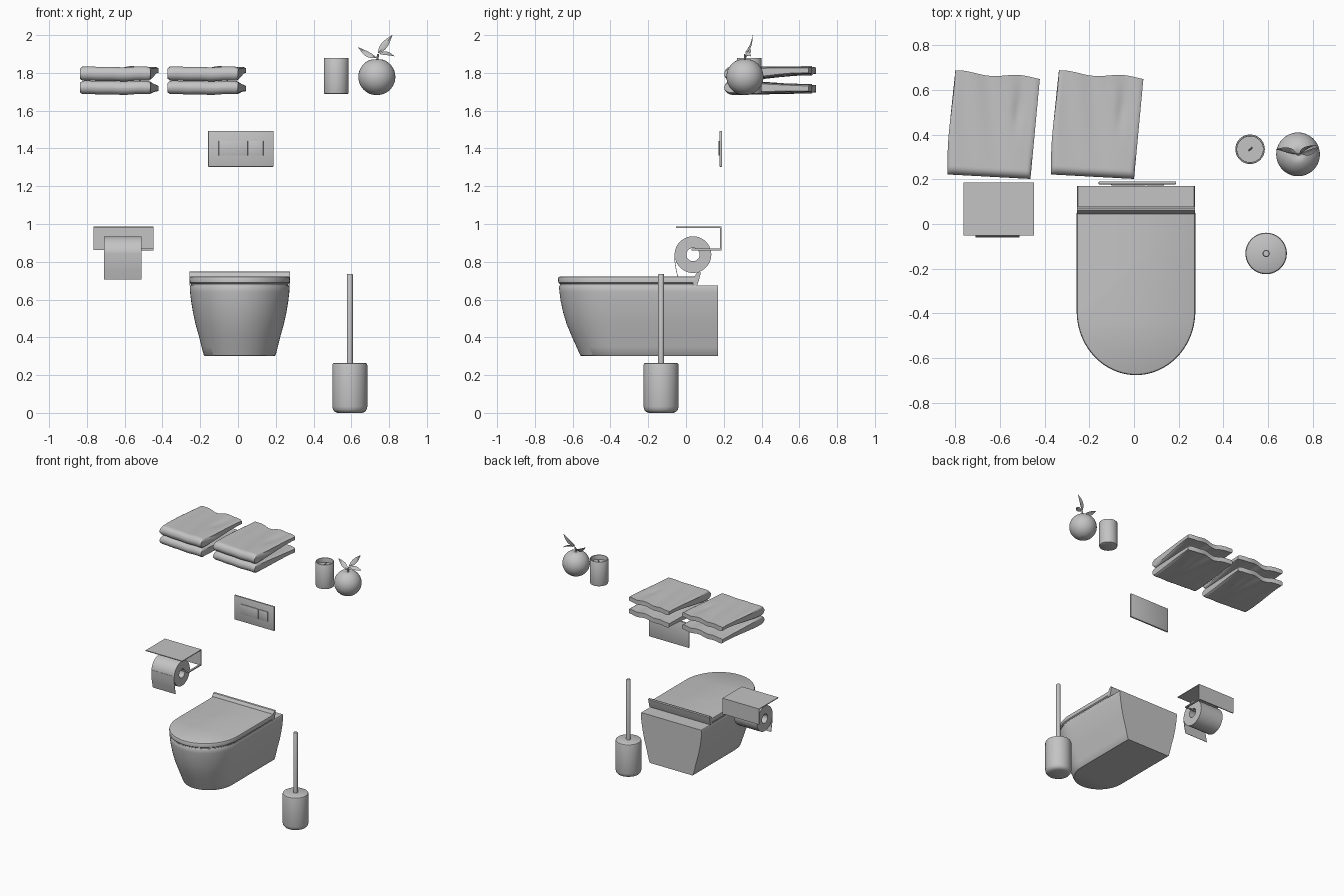
import bpy, bmesh, math
from mathutils import Vector

if "Cube" in bpy.data.objects:
    bpy.data.objects.remove(bpy.data.objects["Cube"])

grey = bpy.data.materials.new("plain_grey")
grey.diffuse_color = (0.55, 0.55, 0.55, 1)
grey.use_nodes = True
grey.node_tree.nodes["Principled BSDF"].inputs["Base Color"].default_value = grey.diffuse_color


def make(name, bm, angle=35):
    """Turn a bmesh into a smooth-shaded object that keeps its hard edges."""
    bmesh.ops.recalc_face_normals(bm, faces=bm.faces)
    me = bpy.data.meshes.new(name)
    bm.to_mesh(me)
    bm.free()
    me.materials.append(grey)
    me.shade_smooth()
    me.set_sharp_from_angle(angle=math.radians(angle))
    ob = bpy.data.objects.new(name, me)
    bpy.context.collection.objects.link(ob)
    return ob


def loft(name, rings, caps=True, angle=35):
    """Skin a list of closed rings that have equal point counts."""
    bm = bmesh.new()
    rows = [[bm.verts.new(p) for p in r] for r in rings]
    n = len(rows[0])
    for a, b in zip(rows, rows[1:]):
        for i in range(n):
            j = (i + 1) % n
            bm.faces.new((a[i], a[j], b[j], b[i]))
    if caps:
        bm.faces.new(rows[0][::-1])
        bm.faces.new(rows[-1])
    return make(name, bm, angle)


def lathe(name, profile, x, y, n=40):
    """Spin (radius, z) points about an upright axis."""
    return loft(name, [[(x + r * math.cos(2 * math.pi * i / n),
                         y + r * math.sin(2 * math.pi * i / n), z)
                        for i in range(n)] for r, z in profile])


def box(name, x0, x1, y0, y1, z0, z1, bevel=0):
    bm = bmesh.new()
    bmesh.ops.create_cube(bm, size=1)
    for v in bm.verts:
        v.co = Vector(((x0 + x1) / 2 + v.co.x * (x1 - x0),
                       (y0 + y1) / 2 + v.co.y * (y1 - y0),
                       (z0 + z1) / 2 + v.co.z * (z1 - z0)))
    if bevel:
        bmesh.ops.bevel(bm, geom=bm.edges[:], offset=bevel, segments=2,
                        profile=0.5, affect='EDGES')
    return make(name, bm)


def extrude_x(name, outline, x0, x1):
    return loft(name, [[(x, y, z) for y, z in outline] for x in (x0, x1)])


def rod(name, a, b, r, n=16):
    a, b = Vector(a), Vector(b)
    q = (b - a).to_track_quat('Z', 'Y')
    circle = [q @ Vector((r * math.cos(2 * math.pi * i / n),
                          r * math.sin(2 * math.pi * i / n), 0)) for i in range(n)]
    return loft(name, [[p + c for c in circle] for p in (a, b)])


# --- Wall-hung toilet -----------------------------------------------------
CX = 0.009


def u_ring(half, front, back, z, mid=-0.39, n=40):
    arc = [(CX + half * math.cos(math.pi * i / n),
            mid + (front - mid) * math.sin(math.pi * i / n), z) for i in range(n + 1)]
    return arc + [(CX - half, back, z), (CX + half, back, z)]


bowl = [(0.185, -0.55, 0.30), (0.190, -0.56, 0.305), (0.202, -0.58, 0.35),
        (0.217, -0.607, 0.41), (0.234, -0.632, 0.47), (0.247, -0.65, 0.53),
        (0.257, -0.663, 0.59), (0.263, -0.670, 0.64), (0.264, -0.672, 0.668),
        (0.260, -0.668, 0.675)]
loft("toilet_bowl", [u_ring(h, f, 0.17, z, -0.39 + (0.675 - z) * 0.1)
                     for h, f, z in bowl])
loft("toilet_seat", [u_ring(0.257, -0.667, 0.04, z) for z in (0.672, 0.692)])
lid = [(0.258, -0.669, 0.683), (0.265, -0.676, 0.689), (0.266, -0.677, 0.712),
       (0.263, -0.674, 0.719), (0.256, -0.667, 0.723)]
loft("toilet_lid", [u_ring(h, f, 0.05, z) for h, f, z in lid])
extrude_x("lid_hinge_bar", [(0.035, 0.674), (0.058, 0.674), (0.068, 0.70),
                            (0.078, 0.742), (0.072, 0.748), (0.060, 0.745),
                            (0.045, 0.722)], CX - 0.265, CX + 0.265)

# --- Toilet brush ---------------------------------------------------------
lathe("brush_holder", [(0.066, 0), (0.080, 0.006), (0.089, 0.017), (0.093, 0.034),
                       (0.093, 0.252), (0.090, 0.261), (0.083, 0.265)], 0.592, -0.132)
lathe("brush_handle", [(0.016, 0.262), (0.016, 0.731), (0.013, 0.736)], 0.592, -0.132, 20)

# --- Paper holder and roll ------------------------------------------------
box("holder_shelf", -0.765, -0.448, -0.052, 0.187, 0.980, 0.986)
box("holder_back", -0.765, -0.448, 0.180, 0.187, 0.863, 0.984)
box("holder_arm", -0.462, -0.448, 0.028, 0.187, 0.861, 0.869)
rod("holder_rod", (-0.449, 0.034, 0.865), (-0.70, 0.034, 0.865), 0.006)
RY, RZ, N = 0.037, 0.838, 48


def roll_ring(x, r):
    return [(x, RY + r * math.cos(2 * math.pi * i / N),
             RZ + r * math.sin(2 * math.pi * i / N)) for i in range(N)]


loft("paper_roll", [roll_ring(x, r) for x, r in
                    ((-0.71, 0.035), (-0.71, 0.097), (-0.512, 0.097),
                     (-0.512, 0.035), (-0.71, 0.035))], caps=False)
tail = [(-0.061, 0.85), (-0.060, 0.80), (-0.054, 0.76), (-0.042, 0.705)]
extrude_x("paper_tail", tail + [(y + 0.003, z) for y, z in tail[::-1]], -0.71, -0.512)

# --- Flush plate with two buttons -----------------------------------------
box("flush_plate", -0.158, 0.188, 0.178, 0.191, 1.303, 1.493, 0.002)
box("large_button", -0.102, 0.052, 0.173, 0.180, 1.362, 1.440, 0.002)
box("small_button", 0.056, 0.134, 0.173, 0.180, 1.362, 1.440, 0.002)

# --- Candle in a cup ------------------------------------------------------
lathe("candle_cup", [(0.058, 1.688), (0.064, 1.691), (0.066, 1.698), (0.066, 1.877),
                     (0.064, 1.880), (0.059, 1.880), (0.058, 1.876), (0.058, 1.845)],
      0.52, 0.335)
rod("candle_wick", (0.515, 0.33, 1.843), (0.53, 0.342, 1.872), 0.003, 8)

# --- Round fruit with stem and leaves -------------------------------------
fruit = []
for i in range(25):
    a = math.pi * (i + 0.3) / 24.6
    dimple = 0.012 * math.exp(-((math.pi - a) / 0.2) ** 2)
    fruit.append((0.098 * math.sin(a),
                  max(1.779 - 0.097 * math.cos(a) - dimple, 1.684)))
lathe("fruit", fruit, 0.735, 0.312)
rod("fruit_stem", (0.735, 0.312, 1.855), (0.742, 0.312, 1.90), 0.006, 10)


def leaf(name, base, tip, width, side):
    """Thin pointed leaf, folded a little along its midrib."""
    base, tip, side = Vector(base), Vector(tip), Vector(side)
    along = (tip - base).normalized()
    side = (side - along * side.dot(along)).normalized()
    up = along.cross(side)
    rings = []
    for i in range(11):
        t = i / 10
        w = width * max(math.sin(math.pi * t ** 0.85), 0.03)
        c = base.lerp(tip, t) + up * 0.008 * math.sin(math.pi * t)
        rings.append([c - side * w + up * w * 0.25, c - up * 0.001,
                      c + side * w + up * w * 0.25, c + up * 0.001])
    loft(name, rings)


leaf("leaf_tall", (0.742, 0.312, 1.905), (0.817, 0.353, 2.0), 0.018, (1, 0.0, -0.8))
leaf("leaf_left", (0.732, 0.312, 1.880), (0.636, 0.335, 1.936), 0.017, (0.4, 0.6, 0.7))
leaf("leaf_right", (0.748, 0.314, 1.900), (0.828, 0.345, 1.888), 0.016, (0, 0.8, 0.6))


# --- Two stacks of two folded towels --------------------------------------
def towel(name, x0, front_z, back_z):
    nx, ny = 36, 36
    rings = []
    for i in range(nx + 1):
        u = i / nx
        edge = min(u, 1 - u)
        puff = 0.72 + 0.28 * math.sqrt(1 - (1 - min(edge / 0.05, 1)) ** 2)
        top, bottom = [], []
        for j in range(ny + 1):
            v = (j / ny) ** 1.6
            y0 = 0.222 - 0.02 * u
            y1 = 0.683 - 0.03 * u + 0.007 * math.sin(9 * u + 1)
            y = y0 + (y1 - y0) * v
            x = (x0 + 0.372 * u + 0.036 * v + 0.012 * (u - 0.5) * v
                 - 0.006 * math.sin(5 * v) * (1 - u))
            nose = math.sqrt(1 - (1 - min(v / 0.08, 1)) ** 2)
            s = v * v * (3 - 2 * v)
            hi = front_z[1] + (back_z[1] - front_z[1]) * s
            lo = front_z[0] + (back_z[0] - front_z[0]) * s
            mid, half = (hi + lo) / 2, (hi - lo) / 2 * nose * puff
            wave = (0.004 * math.sin(8 * u + 2 * v)
                    + 0.003 * math.sin(17 * u + 4 * v)) * (0.3 + v)
            wave -= 0.008 * math.exp(-((u - 0.78) / 0.06) ** 2 - ((v - 0.65) / 0.2) ** 2)
            top.append((x, y, mid + half + wave))
            bottom.append((x, y, mid - max(half, 0.0005) + wave))
        rings.append(top[::-1] + bottom)
    loft(name, rings, angle=50)


for side, x0 in (("left", -0.836), ("right", -0.372)):
    towel(side + "_upper_towel", x0, (1.757, 1.832), (1.795, 1.829))
    towel(side + "_lower_towel", x0, (1.686, 1.757), (1.698, 1.735))
